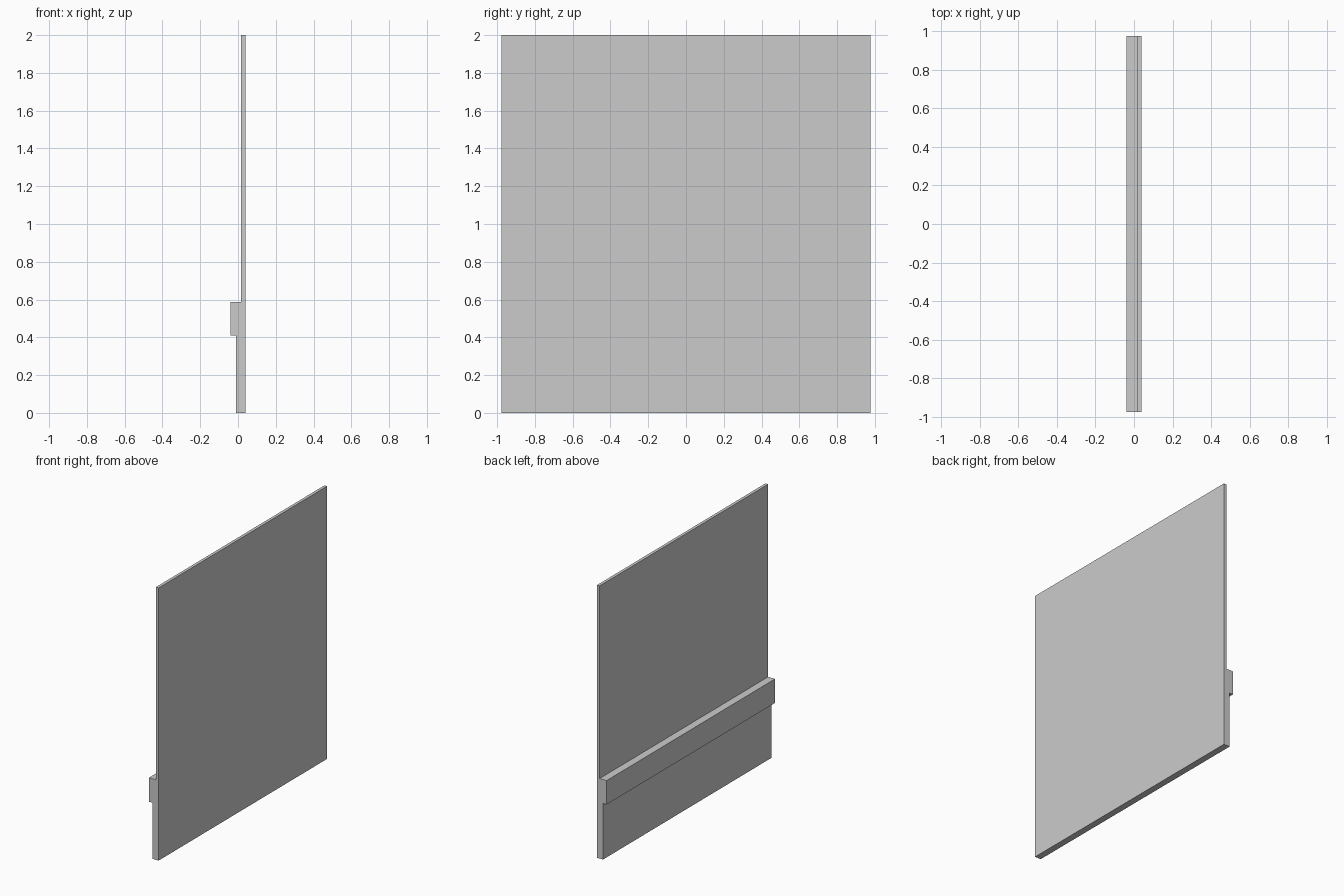
import bpy, bmesh

if "Cube" in bpy.data.objects:
    bpy.data.objects.remove(bpy.data.objects["Cube"])

HALF_LENGTH = 0.976

# Cross-section in x-z: thin upper panel, projecting rail, thicker lower panel
profile = [(0.039, 0), (0.039, 2), (0.017, 2), (0.017, 0.587),
           (-0.039, 0.587), (-0.039, 0.411), (-0.01, 0.411), (-0.01, 0)]

# Wall panel: profile extruded along y
bm = bmesh.new()
face = bm.faces.new([bm.verts.new((x, -HALF_LENGTH, z)) for x, z in profile])
ext = bmesh.ops.extrude_face_region(bm, geom=[face], use_keep_orig=True)
moved = [g for g in ext["geom"] if isinstance(g, bmesh.types.BMVert)]
bmesh.ops.translate(bm, verts=moved, vec=(0, 2 * HALF_LENGTH, 0))
bmesh.ops.recalc_face_normals(bm, faces=bm.faces)

mesh = bpy.data.meshes.new("wall_panel")
bm.to_mesh(mesh)
bm.free()
bpy.context.collection.objects.link(bpy.data.objects.new("wall_panel", mesh))
